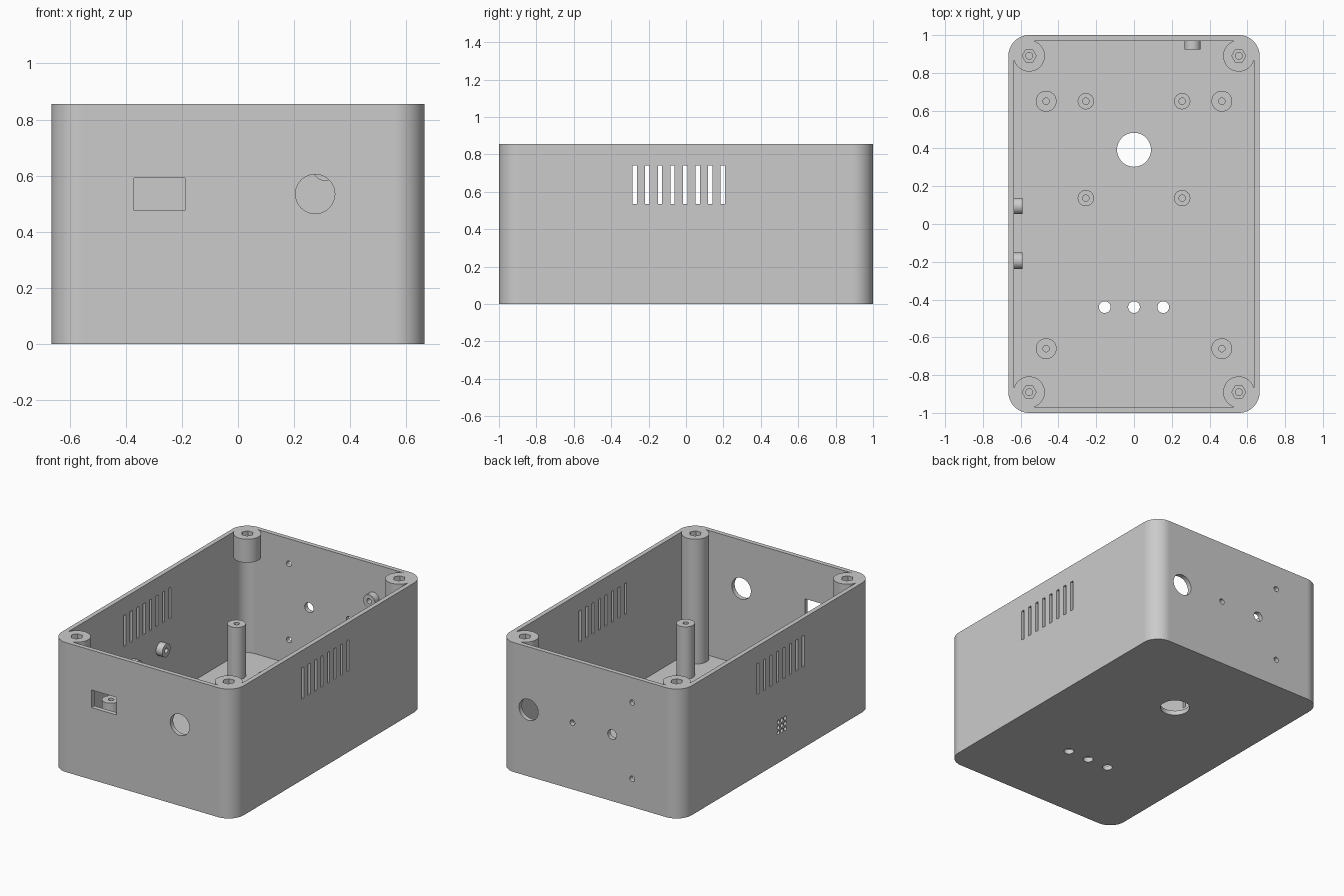
import bpy, bmesh, math
from mathutils import Matrix, Vector

if "Cube" in bpy.data.objects:
    bpy.data.objects.remove(bpy.data.objects["Cube"], do_unlink=True)

W, L, H, WALL, R = 0.665, 1.0, 0.855, 0.03, 0.11
AXIS = {"x": Matrix.Rotation(math.pi / 2, 4, "Y"),
        "y": Matrix.Rotation(math.pi / 2, 4, "X"),
        "z": Matrix.Identity(4)}

grey = bpy.data.materials.new("plain_grey")
grey.use_nodes = True
grey.diffuse_color = (0.6, 0.6, 0.6, 1)
grey.node_tree.nodes["Principled BSDF"].inputs["Base Color"].default_value = (0.6, 0.6, 0.6, 1)


def rod(bm, start, end, radius, sides=40, axis="z"):
    """Cylinder between two points lying on one axis."""
    a, b = Vector(start), Vector(end)
    turn = Matrix.Rotation(math.pi / 6, 4, "Z")
    bmesh.ops.create_cone(bm, cap_ends=True, segments=sides, radius1=radius, radius2=radius,
                          depth=(b - a).length,
                          matrix=Matrix.Translation((a + b) / 2) @ AXIS[axis] @ turn)


def block(bm, centre, size):
    bmesh.ops.create_cube(bm, size=1, matrix=Matrix.Translation(centre) @ Matrix.Diagonal((*size, 1)))


def rounded_block(bm, half_x, half_y, radius, z0, z1, steps=14):
    """Upright block with round vertical corners."""
    ring = []
    for quarter, (sx, sy) in enumerate(((1, 1), (-1, 1), (-1, -1), (1, -1))):
        for i in range(steps + 1):
            t = (quarter + i / steps) * math.pi / 2
            ring.append(bm.verts.new((sx * (half_x - radius) + radius * math.cos(t),
                                      sy * (half_y - radius) + radius * math.sin(t), z0)))
    base = bm.faces.new(ring)
    top = bmesh.ops.extrude_face_region(bm, geom=[base])["geom"]
    bmesh.ops.translate(bm, vec=(0, 0, z1 - z0), verts=[v for v in top if isinstance(v, bmesh.types.BMVert)])


def finish(bm, name):
    bmesh.ops.recalc_face_normals(bm, faces=bm.faces)
    mesh = bpy.data.meshes.new(name)
    bm.to_mesh(mesh)
    bm.free()
    mesh.materials.append(grey)
    obj = bpy.data.objects.new(name, mesh)
    bpy.context.collection.objects.link(obj)
    return obj


def combine(target, bm, operation):
    """Apply a boolean with a temporary helper."""
    helper = finish(bm, "helper")
    helper.hide_render = True
    mod = target.modifiers.new("combine", "BOOLEAN")
    mod.operation, mod.solver, mod.object = operation, "EXACT", helper
    bpy.context.view_layer.objects.active = target
    bpy.ops.object.modifier_apply(modifier=mod.name)
    bpy.data.objects.remove(helper, do_unlink=True)


# Outer shell with open top
bm = bmesh.new()
rounded_block(bm, W, L, R, 0, H)
case = finish(bm, "enclosure_box")
bm = bmesh.new()
rounded_block(bm, W - WALL, L - WALL, R - WALL, WALL, H + 0.1)
combine(case, bm, "DIFFERENCE")

corners = [(sx * 0.555, sy * 0.89) for sx in (-1, 1) for sy in (-1, 1)]
tall = [(x, y) for x in (-0.465, 0.465) for y in (-0.66, 0.65)]
low = [(x, y) for x in (-0.255, 0.255) for y in (0.137, 0.65)]
side_bosses = (-0.195, 0.095)
TALL_Z, LOW_Z, FLOOR_IN = 0.375, 0.1, 0.015

# Corner posts, floor standoffs and wall bosses
bm = bmesh.new()
for x, y in corners:
    rod(bm, (x, y, 0.7 if y > 0 else FLOOR_IN), (x, y, H), 0.083, 48)
for x, y in tall:
    rod(bm, (x, y, FLOOR_IN), (x, y, TALL_Z), 0.055)
for x, y in low:
    rod(bm, (x, y, FLOOR_IN), (x, y, LOW_Z), 0.043)
for y in side_bosses:
    rod(bm, (-W + 0.015, y, 0.376), (-0.59, y, 0.376), 0.043, axis="x")
rod(bm, (0.31, L - 0.015, 0.625), (0.31, 0.925, 0.625), 0.043, axis="y")
combine(case, bm, "UNION")

# Hexagonal nut pockets
bm = bmesh.new()
for x, y in corners:
    rod(bm, (x, y, H - 0.035), (x, y, H + 0.05), 0.037, 6)
combine(case, bm, "DIFFERENCE")

# Screw bores
bm = bmesh.new()
for x, y in corners:
    rod(bm, (x, y, H - 0.13), (x, y, H + 0.05), 0.018, 24)
for x, y in tall:
    rod(bm, (x, y, TALL_Z - 0.15), (x, y, TALL_Z + 0.05), 0.017, 24)
for x, y in low:
    rod(bm, (x, y, WALL + 0.005), (x, y, LOW_Z + 0.05), 0.017, 24)
for y in side_bosses:
    rod(bm, (-W + 0.025, y, 0.376), (-0.55, y, 0.376), 0.017, 24, "x")
rod(bm, (0.31, L - 0.025, 0.625), (0.31, 0.88, 0.625), 0.017, 24, "y")
combine(case, bm, "DIFFERENCE")

# Openings in the walls and floor
bm = bmesh.new()
for side in (-W, W):
    for i in range(8):
        block(bm, (side, -0.274 + 0.0673 * i, 0.637), (0.1, 0.023, 0.205))
for i in (-1, 0, 1):
    for j in (-1, 0, 1):
        rod(bm, (-W - 0.05, -0.05 + i * 0.035, 0.235 + j * 0.035),
            (-W + 0.05, -0.05 + i * 0.035, 0.235 + j * 0.035), 0.013, 16, "x")
    rod(bm, (i * 0.155, -0.44, -0.05), (i * 0.155, -0.44, 0.08), 0.031, 32)
rod(bm, (0, 0.393, -0.05), (0, 0.393, 0.08), 0.09, 48)
block(bm, (-0.28, -L, 0.534), (0.182, 0.1, 0.116))
rod(bm, (0.275, -L - 0.05, 0.535), (0.275, -L + 0.05, 0.535), 0.07, 48, "y")
for x, z, r in ((0.45, 0.44, 0.07), (0.13, 0.44, 0.018), (-0.16, 0.44, 0.032),
                (-0.307, 0.69, 0.018), (-0.307, 0.187, 0.018)):
    rod(bm, (x, L - 0.05, z), (x, L + 0.05, z), r, 40, "y")
combine(case, bm, "DIFFERENCE")

# Smooth round surfaces, crisp edges
bpy.ops.object.select_all(action="DESELECT")
case.select_set(True)
bpy.context.view_layer.objects.active = case
bpy.ops.object.shade_smooth_by_angle(angle=math.radians(30))
weighted = case.modifiers.new("even_normals", "WEIGHTED_NORMAL")
weighted.keep_sharp = True
